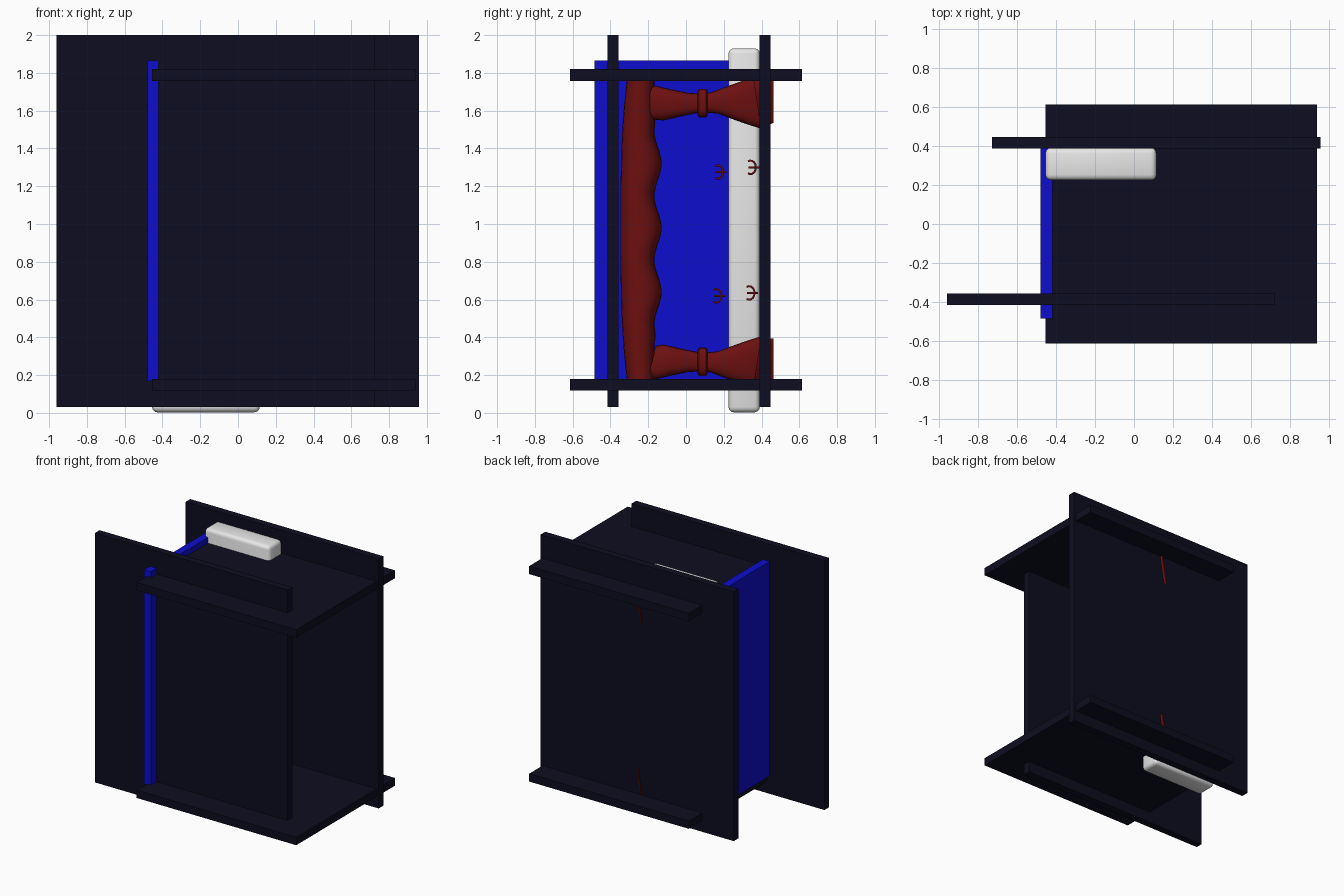
import bpy, bmesh, math
from mathutils import Vector

if "Cube" in bpy.data.objects:
    bpy.data.objects.remove(bpy.data.objects["Cube"])


def material(name, rgb):
    m = bpy.data.materials.new(name)
    m.diffuse_color = (*rgb, 1)
    m.use_nodes = True
    m.node_tree.nodes["Principled BSDF"].inputs["Base Color"].default_value = m.diffuse_color
    return m


NAVY = material("dark navy", (0.004, 0.004, 0.015))
BLUE = material("bright blue", (0.004, 0.004, 0.62))
RED = material("deep red", (0.15, 0.005, 0.005))
WHITE = material("off white", (0.8, 0.8, 0.8))


def finish(bm, name, mat, smooth=False):
    bmesh.ops.recalc_face_normals(bm, faces=bm.faces)
    me = bpy.data.meshes.new(name)
    bm.to_mesh(me)
    bm.free()
    me.materials.append(mat)
    ob = bpy.data.objects.new(name, me)
    bpy.context.collection.objects.link(ob)
    if smooth:
        bpy.ops.object.select_all(action='DESELECT')
        ob.select_set(True)
        bpy.context.view_layer.objects.active = ob
        bpy.ops.object.shade_smooth_by_angle(angle=math.radians(40))
    return ob


def box(name, lo, hi, mat, bevel=0):
    bm = bmesh.new()
    bmesh.ops.create_cube(bm, size=1)
    for v in bm.verts:
        v.co = Vector(l + (c + 0.5) * (h - l) for c, l, h in zip(v.co, lo, hi))
    if bevel:
        bmesh.ops.bevel(bm, geom=bm.edges[:], offset=bevel, segments=3,
                        profile=0.5, affect='EDGES')
    return finish(bm, name, mat, bevel > 0)


def loft(name, sections, mat, sides=20, power=0.7):
    """Skin rounded rings given as (centre, half-axis a, half-axis b)."""
    bm = bmesh.new()
    rings = []
    for c, a, b in sections:
        ring = []
        for i in range(sides):
            t = 2 * math.pi * i / sides
            u, w = [math.copysign(abs(k) ** power, k)
                    for k in (math.cos(t), math.sin(t))]
            ring.append(bm.verts.new(Vector(c) + Vector(a) * u + Vector(b) * w))
        rings.append(ring)
    for r, s in zip(rings, rings[1:]):
        for i in range(sides):
            j = (i + 1) % sides
            bm.faces.new((r[i], r[j], s[j], s[i]))
    bm.faces.new(rings[0])
    bm.faces.new(rings[-1])
    return finish(bm, name, mat, True)


# Interlocking dark panels, open on the right side
box("front_panel", (-0.96, -0.415, 0.03), (0.725, -0.357, 2.0), NAVY)
box("back_panel", (-0.73, 0.388, 0.03), (0.958, 0.447, 2.0), NAVY)
box("top_panel", (-0.455, -0.615, 1.757), (0.94, 0.615, 1.82), NAVY)
box("bottom_panel", (-0.455, -0.615, 0.118), (0.94, 0.615, 0.18), NAVY)

# Blue side wall and the tall white block that pokes through both ends
box("side_wall", (-0.48, -0.485, 0.17), (-0.42, 0.42, 1.865), BLUE)
box("tall_block", (-0.455, 0.225, 0.003), (0.115, 0.391, 1.93), WHITE, 0.028)

# Red grip with three finger swells
grip = []
for k in range(49):
    z = 0.13 + 1.66 * k / 48
    d = abs(z - 0.97)
    outer = -0.347 + 0.035 * (d / 0.8) ** 3
    inner = -0.148 + 0.019 * math.cos(2 * math.pi * (z - 0.98) / 0.34)
    if d > 0.45:
        inner = min(inner, -0.13 - 0.15 * (d - 0.36)) if d < 0.6 else -0.166
    grip.append(((0.12, (outer + inner) / 2, z), (0.11, 0, 0),
                 (0, (inner - outer) / 2, 0)))
loft("grip", grip, RED, power=0.9)


# Bows: pinched straps with a knot and a thin tail piercing the back panel
def bow(name, z, y_left, lean):
    profile = [(y_left, 0.085, 0.05), (-0.14, 0.092, 0.065), (-0.06, 0.073, 0.065),
               (0.03, 0.054, 0.05), (0.09, 0.05, 0.045), (0.15, 0.056, 0.05),
               (0.24, 0.09, 0.06), (0.32, 0.118, 0.06), (0.378, 0.135, 0.045)]
    loft(name + "_strap", [((0.15, y, z), (hx, 0, 0), (0, lean * 0.02, hz))
                           for y, hz, hx in profile], RED)
    loft(name + "_knot", [((0.15, y, z), (h - 0.01, 0, 0), (0, 0, h))
                          for y, h in ((0.062, 0.065), (0.07, 0.076),
                                       (0.106, 0.076), (0.114, 0.065))], RED)
    loft(name + "_tail", [((0.13, 0.36, z), (0.03, 0, 0), (-0.03, 0, 0.125)),
                          ((0.10, 0.42, z), (0.012, 0, 0), (0.02, 0, 0.125)),
                          ((0.09, 0.462, z + 0.01), (0.006, 0, 0), (0.02, 0, 0.115))], RED)


bow("upper_bow", 1.64, -0.215, -1)
bow("lower_bow", 0.27, -0.18, 1)


# Small three-pronged hooks
def hook(name, y, z):
    cu = bpy.data.curves.new(name, 'CURVE')
    cu.dimensions = '3D'
    cu.bevel_depth = 0.006
    cu.bevel_resolution = 1
    cu.use_fill_caps = True
    arc = [(y - 0.01 + 0.028 * math.cos(t), z + 0.036 * math.sin(t))
           for t in [math.radians(-120 + 24 * i) for i in range(11)]]
    stem = [(y - 0.022, z), (y + 0.036, z)]
    for pts in (arc, stem):
        sp = cu.splines.new('POLY')
        sp.points.add(len(pts) - 1)
        for p, (py, pz) in zip(sp.points, pts):
            p.co = (0.19, py, pz, 1)
    cu.materials.append(RED)
    bpy.context.collection.objects.link(bpy.data.objects.new(name, cu))


for i, (y, z) in enumerate([(0.178, 1.275), (0.352, 1.3), (0.17, 0.62), (0.345, 0.635)]):
    hook("hook_%d" % (i + 1), y, z)
